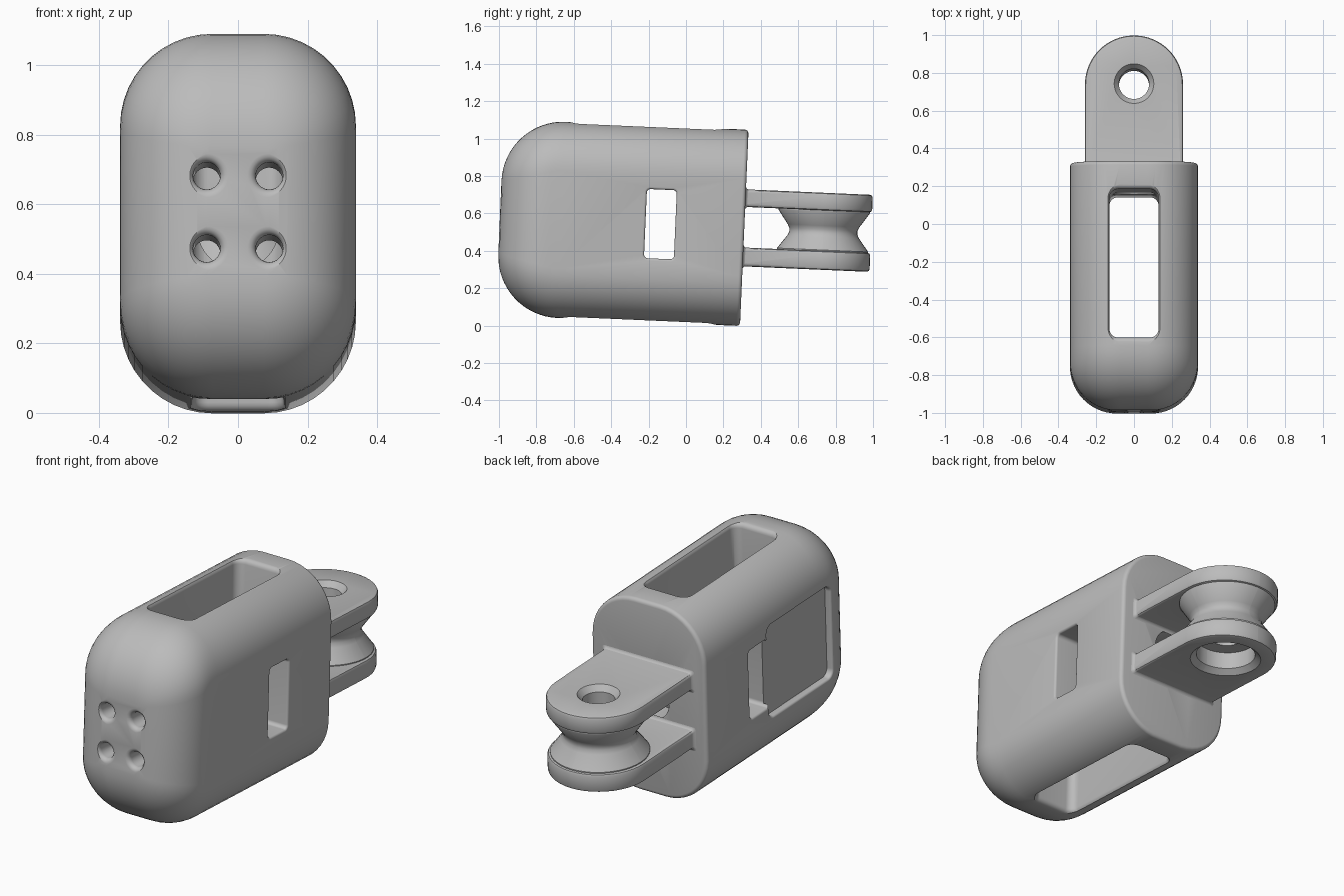
import bpy, bmesh, math
from mathutils import Matrix

if "Cube" in bpy.data.objects:
    bpy.data.objects.remove(bpy.data.objects["Cube"])

TILT = Matrix.Translation((0, 0, 0.536)) @ Matrix.Rotation(math.radians(-2.5), 4, 'X')
grey = bpy.data.materials.new("grey_plastic")
grey.diffuse_color = (0.5, 0.5, 0.5, 1)
grey.use_nodes = True
grey.node_tree.nodes["Principled BSDF"].inputs["Base Color"].default_value = grey.diffuse_color

# loft section (a, b) and offset c are mapped onto x, y, z
AXES = {'x': lambda a, b, c: (c, a, b),
        'y': lambda a, b, c: (a, c, b),
        'z': lambda a, b, c: (a, b, c)}


def section(ha, hb, r, r_low=None, n=12):
    """Rounded rectangle; the two low-b corners may have their own radius."""
    pts = []
    rl = r if r_low is None else r_low
    for i, (sa, sb) in enumerate([(1, 1), (-1, 1), (-1, -1), (1, -1)]):
        rad = r if sb > 0 else rl
        for k in range(n):
            t = math.pi / 2 * (i + (k + 0.02) / (n - 0.96))
            pts.append((sa * (ha - rad) + rad * math.cos(t),
                        sb * (hb - rad) + rad * math.sin(t)))
    return pts


def loft(name, axis, rings, centre=(0, 0)):
    """rings: list of (half_a, half_b, radius, offset[, low radius])"""
    bm = bmesh.new()
    loops = []
    for ha, hb, r, c, *low in rings:
        pts = section(ha, hb, r, *low)
        loops.append([bm.verts.new(AXES[axis](a + centre[0], b + centre[1], c)) for a, b in pts])
    for p, q in zip(loops, loops[1:]):
        for i in range(len(p)):
            j = (i + 1) % len(p)
            bm.faces.new((p[i], p[j], q[j], q[i]))
    bm.faces.new(loops[0])
    bm.faces.new(loops[-1])
    bmesh.ops.recalc_face_normals(bm, faces=bm.faces)
    me = bpy.data.meshes.new(name)
    bm.to_mesh(me)
    bm.free()
    me.materials.append(grey)
    ob = bpy.data.objects.new(name, me)
    bpy.context.collection.objects.link(ob)
    return ob


def combine(target, tool, op='DIFFERENCE'):
    mod = target.modifiers.new(op, 'BOOLEAN')
    mod.operation, mod.object, mod.solver = op, tool, 'EXACT'
    bpy.context.view_layer.objects.active = target
    bpy.ops.object.modifier_apply(modifier=mod.name)
    bpy.data.objects.remove(tool)


def opening(target, axis, centre, ha, hb, r, surface, flare=0.018, depth=None):
    """Cut an opening with a softened rim; without a depth it goes right through."""
    s = 1 if surface > 0 else -1
    rings = []
    for k in range(5):
        t = math.pi / 2 * k / 4
        f = flare * (1 - math.cos(t))
        rings.append((ha + f, hb + f, r + f, surface - s * flare * (1 - math.sin(t))))
    rings.append((ha + flare, hb + flare, r + flare, surface + s * 0.1))
    if depth is None:
        rings = [(a, b, q, -c) for a, b, q, c in reversed(rings)] + rings
    else:
        rings.insert(0, (ha, hb, r, surface - s * depth))
    combine(target, loft("cutter", axis, rings, centre))


# case shell: rounded nose, straight sides, small rounded back edge
def inset(d, r):
    return r - math.sqrt(max(0, r * r - (r - d) ** 2)) if d < r else 0


HX, HZ, NOSE, BACK = 0.339, 0.525, -0.996, 0.312
rings = []
for k in range(17):
    d = 0.33 * (1 - math.cos(math.pi / 2 * k / 16))
    ix, iz = inset(d, 0.25), inset(d, 0.33)
    rings.append((HX - ix, HZ - iz, 0.265 - ix, NOSE + d))
for k in range(5):
    t = math.pi / 2 * k / 4
    f = 0.02 * (1 - math.cos(t))
    rings.append((HX - f, HZ - f, 0.265 - f, BACK - 0.02 + 0.02 * math.sin(t)))
shell = loft("case_shell", 'y', rings)

# vertical shaft from top to bottom, crossed by the side window
opening(shell, 'z', (0, -0.23), 0.13, 0.393, 0.045, HZ, 0.026)
opening(shell, 'x', (-0.137, 0.0), 0.08, 0.185, 0.02, HX, 0.012)
# shallow panel recess on the left
opening(shell, 'x', (-0.485, 0.0), 0.27, 0.25, 0.04, -HX, 0.012, 0.035)
# four nose holes leading into the shaft
for x in (-0.09, 0.09):
    for z in (0.103, -0.106):
        opening(shell, 'y', (x, z), 0.039, 0.039, 0.039, NOSE, 0.024, 0.43)
# hole in the back wall
opening(shell, 'y', (0, 0), 0.116, 0.116, 0.116, BACK, 0.004, 0.25)


# hinge mount: two rounded prongs and a waisted drum
def prong(name, lo, hi):
    e = 0.015
    rr = []
    for f, c in ((e, lo), (e * 0.3, lo + e * 0.3), (0, lo + e), (0, hi - e), (e * 0.3, hi - e * 0.3), (e, hi)):
        rr.append((0.26 - f, 0.347 - f, 0.26 - f, c, 0.005))
    return loft(name, 'z', rr, (0, 0.644))


mount = prong("hinge_mount", 0.112, 0.206)
combine(mount, prong("lower_prong", -0.206, -0.105), 'UNION')
# small fillets where the prongs meet the case
for lo, hi in ((0.112, 0.206), (-0.206, -0.105)):
    fillet = []
    for k in range(5):
        t = math.pi / 2 * k / 4
        f = 0.02 * (1 - math.sin(t)) - 0.0015
        fillet.append((0.26 + f, (hi - lo) / 2 + f, 0.016, BACK - 0.001 + 0.02 * (1 - math.cos(t))))
    combine(mount, loft("fillet", 'y', fillet, (0, (lo + hi) / 2)), 'UNION')
drum = loft("drum", 'z', [(r, r, r, c) for r, c in (
    (0.244, -0.13), (0.244, -0.10), (0.192, -0.03), (0.182, -0.01),
    (0.182, 0.01), (0.192, 0.03), (0.244, 0.105), (0.244, 0.14))], (0, 0.735))
combine(mount, drum, 'UNION')
# bolt bore with a countersunk top and wide recess underneath
bore = loft("bore", 'z', [(r, r, r, c) for r, c in (
    (0.18, -0.3), (0.18, -0.206), (0.15, -0.18), (0.15, -0.09),
    (0.08, -0.085), (0.08, 0.175), (0.105, 0.206), (0.105, 0.3))], (0, 0.735))
combine(mount, bore)

# tilt into place and shade
for ob in (shell, mount):
    ob.data.transform(TILT)
    bpy.ops.object.select_all(action='DESELECT')
    ob.select_set(True)
    bpy.context.view_layer.objects.active = ob
    bpy.ops.object.shade_smooth_by_angle(angle=math.radians(35))
